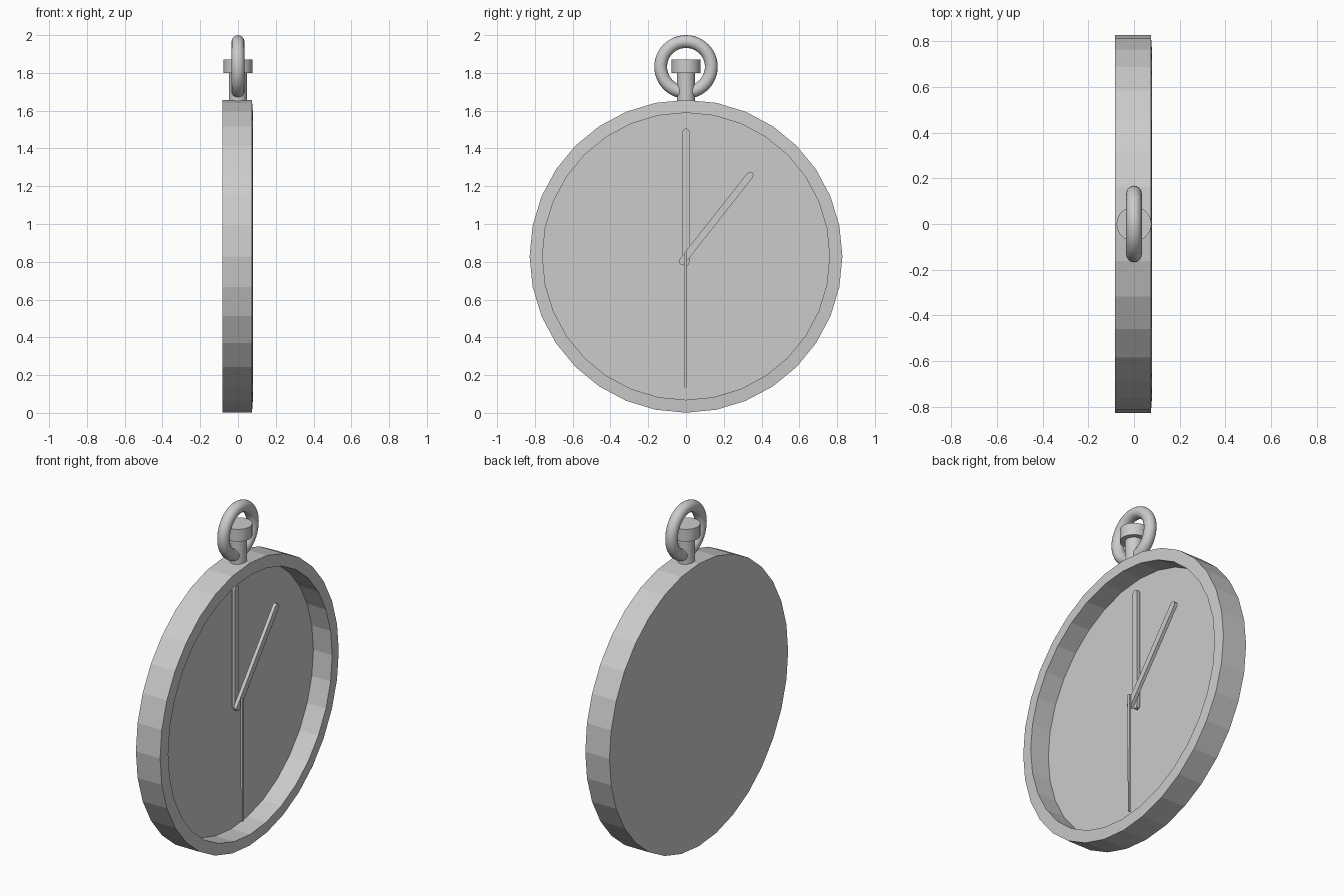
import bpy, bmesh
from math import sin, cos, pi, atan2, hypot

if "Cube" in bpy.data.objects:
    bpy.data.objects.remove(bpy.data.objects["Cube"])

CENTRE_Z = 0.829


def make_object(name, bm, location=(0, 0, 0)):
    bmesh.ops.remove_doubles(bm, verts=bm.verts, dist=1e-5)
    bmesh.ops.recalc_face_normals(bm, faces=bm.faces)
    mesh = bpy.data.meshes.new(name)
    bm.to_mesh(mesh)
    bm.free()
    ob = bpy.data.objects.new(name, mesh)
    ob.location = location
    bpy.context.collection.objects.link(ob)
    return ob


def lathe_x(name, profile, sides, location):
    """Revolve (x, radius) points around the x axis, first vertex at the top."""
    bm = bmesh.new()
    rings = []
    for x, r in profile:
        rings.append([bm.verts.new((x, r * sin(2 * pi * i / sides), r * cos(2 * pi * i / sides)))
                      for i in range(sides)])
    for a, b in zip(rings, rings[1:]):
        for i in range(sides):
            j = (i + 1) % sides
            bm.faces.new((a[i], a[j], b[j], b[i]))
    bm.faces.new(rings[0])
    bm.faces.new(rings[-1])
    return make_object(name, bm, location)


def hand(name, start, end, r0, r1, x0, x1, steps=4):
    """Flat round-ended bar between two (y, z) points."""
    dy, dz = end[0] - start[0], end[1] - start[1]
    ang = atan2(dz, dy)
    outline = []
    for (cy, cz), r, base in ((start, r0, ang + pi / 2), (end, r1, ang - pi / 2)):
        for k in range(steps + 1):
            t = base + pi * k / steps
            outline.append((cy + r * cos(t), cz + r * sin(t)))
    bm = bmesh.new()
    face = bm.faces.new([bm.verts.new((x0, y, z)) for y, z in outline])
    ext = bmesh.ops.extrude_face_region(bm, geom=[face], use_keep_orig=True)
    moved = [g for g in ext["geom"] if isinstance(g, bmesh.types.BMVert)]
    bmesh.ops.translate(bm, verts=moved, vec=(x1 - x0, 0, 0))
    return make_object(name, bm)


def smooth(ob):
    bpy.ops.object.select_all(action='DESELECT')
    ob.select_set(True)
    bpy.context.view_layer.objects.active = ob
    bpy.ops.object.shade_smooth_by_angle(angle=pi / 6)


def cylinder(name, radius, z0, z1):
    bpy.ops.mesh.primitive_cylinder_add(vertices=32, radius=radius, depth=z1 - z0,
                                        location=(0, 0, (z0 + z1) / 2))
    ob = bpy.context.object
    ob.name = name
    smooth(ob)


# Faceted case with bezel and recessed dial
lathe_x("case", [(-0.083, 0.828), (0.074, 0.828), (0.079, 0.76), (-0.043, 0.76)],
        32, (0, 0, CENTRE_Z))

# Hands, stacked from the dial outwards
hand("minute_hand", (0, 0.796), (0, 1.488), 0.0185, 0.0185, -0.026, -0.006)
hand("hour_hand", (-0.02, 0.802), (0.339, 1.258), 0.0185, 0.0185, -0.002, 0.018)
hand("second_hand", (-0.003, 0.846), (-0.003, 0.138), 0.008, 0.005, 0.024, 0.036)

# Winding stem and crown
cylinder("stem", 0.048, 1.62, 1.81)
cylinder("crown", 0.076, 1.80, 1.872)

# Hanging ring
bpy.ops.mesh.primitive_torus_add(major_segments=48, minor_segments=16, major_radius=0.134,
                                 minor_radius=0.034, location=(0, 0, 1.832),
                                 rotation=(0, pi / 2, 0))
bpy.context.object.name = "hanging_ring"
smooth(bpy.context.object)
